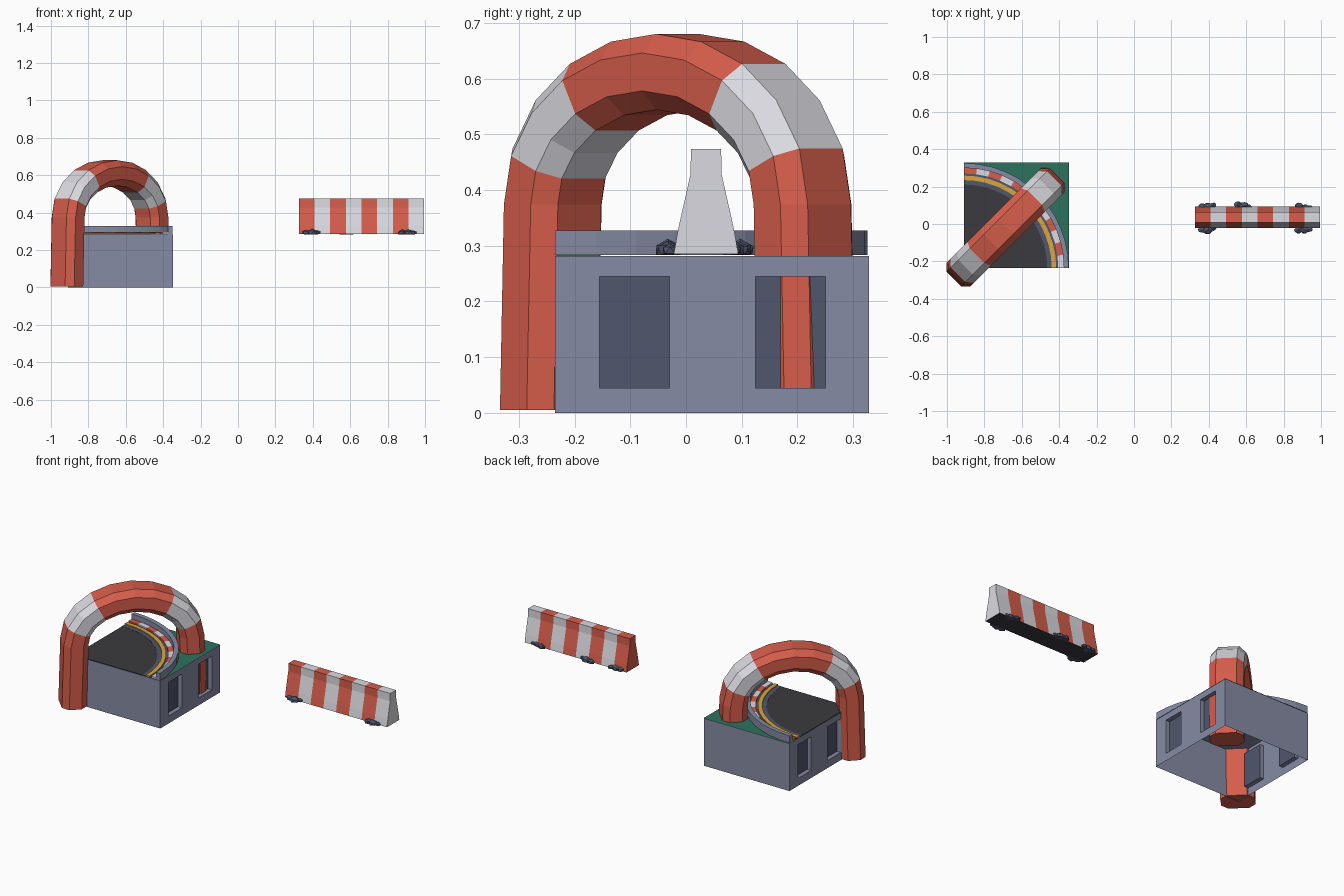
import bpy, bmesh, math, random
from mathutils import Vector

if "Cube" in bpy.data.objects:
    bpy.data.objects.remove(bpy.data.objects["Cube"])

random.seed(4)


def mat(name, r, g, b):
    m = bpy.data.materials.new(name)
    m.diffuse_color = (r, g, b, 1)
    m.use_nodes = True
    m.node_tree.nodes["Principled BSDF"].inputs["Base Color"].default_value = m.diffuse_color
    return m


RED = mat("red", 0.67, 0.11, 0.07)
WHITE = mat("white", 0.70, 0.70, 0.75)
SLATE = mat("slate", 0.24, 0.26, 0.37)
DARK = mat("dark_slate", 0.08, 0.095, 0.15)
ROAD = mat("asphalt", 0.043, 0.043, 0.05)
GREEN = mat("green", 0.025, 0.17, 0.107)
YELLOW = mat("yellow", 0.71, 0.38, 0.05)


def finish(name, bm, mats):
    bmesh.ops.remove_doubles(bm, verts=bm.verts[:], dist=1e-5)
    bmesh.ops.recalc_face_normals(bm, faces=bm.faces[:])
    me = bpy.data.meshes.new(name)
    bm.to_mesh(me)
    bm.free()
    for m in mats:
        me.materials.append(m)
    ob = bpy.data.objects.new(name, me)
    bpy.context.collection.objects.link(ob)
    return ob


def poly(bm, pts, mi=0):
    f = bm.faces.new([bm.verts.new(p) for p in pts])
    f.material_index = mi
    return f


def loft(bm, sections, mats):
    """Skin a list of closed sections; mats gives one index per span, caps take the end ones."""
    n = len(sections[0])
    for k, (a, b) in enumerate(zip(sections, sections[1:])):
        for i in range(n):
            j = (i + 1) % n
            poly(bm, (a[i], a[j], b[j], b[i]), mats[k])
    poly(bm, sections[0], mats[0])
    poly(bm, sections[-1], mats[-1])


# --- hollow base block, open below, two recessed panels on each x side
X0, X1, Y0, Y1, TOP = -0.91, -0.347, -0.235, 0.328, 0.282
bm = bmesh.new()
for y in (Y0, Y1):
    poly(bm, [(X0, y, 0), (X1, y, 0), (X1, y, TOP), (X0, y, TOP)])
poly(bm, [(X0, Y0, TOP), (X1, Y0, TOP), (X1, Y1, TOP), (X0, Y1, TOP)])
ys = [Y0, -0.155, -0.03, 0.125, 0.25, Y1]
zs = [0, 0.045, 0.245, TOP]
for x, inward in ((X0, 0.025), (X1, -0.025)):
    for i in range(5):
        for k in range(3):
            c = [(ys[i], zs[k]), (ys[i + 1], zs[k]), (ys[i + 1], zs[k + 1]), (ys[i], zs[k + 1])]
            if k == 1 and i in (1, 3):
                poly(bm, [(x + inward, *p) for p in c], 1)
                for a, b in zip(c, c[1:] + c[:1]):
                    poly(bm, [(x, *a), (x, *b), (x + inward, *b), (x + inward, *a)])
            else:
                poly(bm, [(x, *p) for p in c])
finish("base_block", bm, [SLATE, DARK])

# --- grass plate on top
bm = bmesh.new()
poly(bm, [(X0, Y0, 0.284), (X1, Y0, 0.284), (X1, Y1, 0.284), (X0, Y1, 0.284)])
finish("grass_top", bm, [GREEN])


# --- quarter-circle track rings around the front left corner
def ring(name, r0, r1, z1, mats, steps=12):
    bm = bmesh.new()
    secs = []
    for i in range(steps + 1):
        t = math.pi / 2 * i / steps
        c, s = math.cos(t), math.sin(t)
        secs.append([(X0 + r * c, Y0 + r * s, z)
                     for r, z in ((r0, 0.283), (r1, 0.283), (r1, z1), (r0, z1))])
    loft(bm, secs, [i % len(mats) for i in range(steps)])
    return finish(name, bm, mats)


ring("road", 0.06, 0.446, 0.287, [ROAD])
ring("track_edge", 0.446, 0.537, 0.288, [DARK])
ring("yellow_line", 0.470, 0.494, 0.294, [YELLOW])
ring("striped_kerb", 0.505, 0.535, 0.296, [WHITE, RED])
ring("outer_wall", 0.535, 0.561, 0.327, [SLATE])
ring("inner_kerb", 0.030, 0.065, 0.296, [YELLOW], 6)
ring("inner_core", 0.002, 0.030, 0.292, [DARK], 6)

# --- striped arch: chamfered tube on a diagonal elliptical path
C = Vector((-0.684, -0.015, 0))
D = Vector((1, 1, 0)).normalized()
N = Vector((1, -1, 0)).normalized()
UP = Vector((0, 0, 1))
SECT = [(0.068, 0.055), (0.034, 0.09), (-0.034, 0.09), (-0.068, 0.055),
        (-0.068, -0.055), (-0.034, -0.09), (0.034, -0.09), (0.068, -0.055)]
A, B, ZC = 0.317, 0.238, 0.374
path = [(0.327, 0.005, 1, 0)]
for i in range(11):
    t = math.pi * i / 10
    path.append((A * math.cos(t), ZC + B * math.sin(t), B * math.cos(t), A * math.sin(t)))
path.append((-0.327, 0.005, -1, 0))
secs = []
for u, z, nu, nz in path:
    n = (D * nu + UP * nz).normalized()
    secs.append([C + D * u + UP * z + n * a + N * b for a, b in SECT])
bm = bmesh.new()
loft(bm, secs, [0, 0, 1, 1, 0, 0, 0, 0, 1, 1, 0, 0])
finish("striped_arch", bm, [RED, WHITE])

# --- striped road barrier
half = [(0.058, 0.285), (0.050, 0.330), (0.028, 0.428), (0.027, 0.474)]
prof = half + [(-y, z) for y, z in reversed(half)]
xs = [0.325 + 0.67 * i / 8 for i in range(9)]
bm = bmesh.new()
loft(bm, [[(x, 0.036 + y, z) for y, z in prof] for x in xs], [i % 2 for i in range(8)])
for f in bm.faces:
    if f.calc_center_median().z < 0.286:
        f.material_index = 2
finish("road_barrier", bm, [RED, WHITE, ROAD])

# --- rubble clumps at the foot of the barrier
clumps = [(0.39, 0.098), (0.58, 0.098), (0.91, 0.092), (0.39, -0.028), (0.905, -0.034)]
for n, (cx, cy) in enumerate(clumps):
    bm = bmesh.new()
    for dx, r in ((-0.026, 0.025), (0.006, 0.030), (0.032, 0.020)):
        vs = bmesh.ops.create_icosphere(bm, subdivisions=1, radius=r)["verts"]
        oy = random.uniform(-0.009, 0.009)
        for v in vs:
            k = random.uniform(0.85, 1.1)
            v.co = Vector((cx + dx + v.co.x * k, cy + oy + v.co.y * k * 0.8,
                           max(0.283, 0.292 + v.co.z * 0.65 * k)))
    finish(f"rubble_{n + 1}", bm, [DARK])
